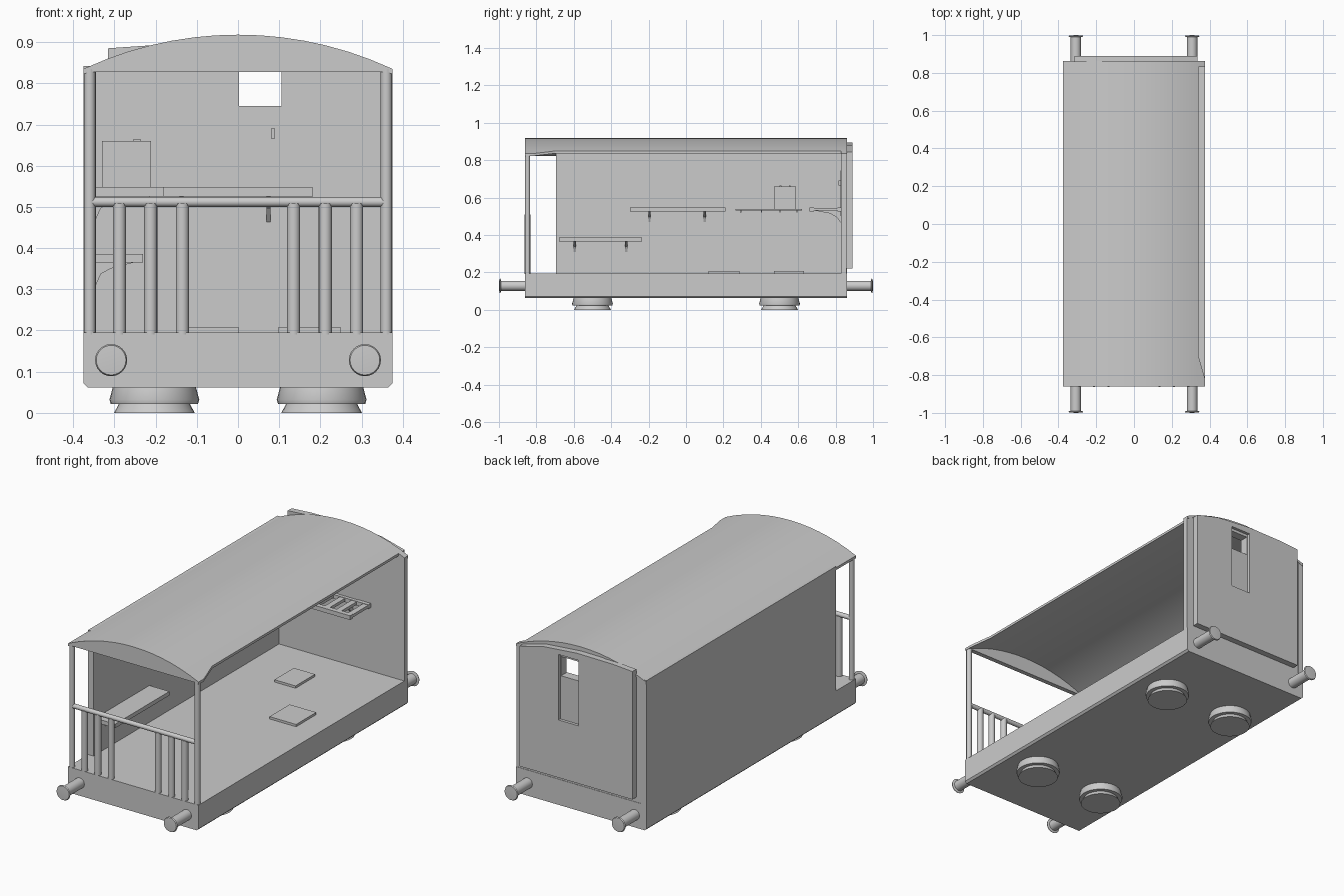
import bpy, bmesh, math
from mathutils import Vector

if "Cube" in bpy.data.objects:
    bpy.data.objects.remove(bpy.data.objects["Cube"], do_unlink=True)

grey = bpy.data.materials.new("plain_grey")
grey.use_nodes = True
grey.diffuse_color = (0.6, 0.6, 0.6, 1)
grey.node_tree.nodes["Principled BSDF"].inputs["Base Color"].default_value = grey.diffuse_color


def finish(name, bm, smooth=False):
    bmesh.ops.recalc_face_normals(bm, faces=bm.faces)
    mesh = bpy.data.meshes.new(name)
    bm.to_mesh(mesh)
    bm.free()
    mesh.materials.append(grey)
    ob = bpy.data.objects.new(name, mesh)
    bpy.context.collection.objects.link(ob)
    if smooth:
        bpy.ops.object.select_all(action='DESELECT')
        ob.select_set(True)
        bpy.context.view_layer.objects.active = ob
        bpy.ops.object.shade_smooth_by_angle(angle=math.radians(35))
    return ob


def prism(name, pts, axis, lo, hi, smooth=False):
    """Extrude a 2D outline along an axis from lo to hi."""
    bm = bmesh.new()

    def place(p, t):
        return {'x': (t, *p), 'y': (p[0], t, p[1]), 'z': (*p, t)}[axis]
    face = bm.faces.new([bm.verts.new(place(p, lo)) for p in pts])
    new = bmesh.ops.extrude_face_region(bm, geom=[face])["geom"]
    shift = Vector(place((0, 0), hi - lo))
    bmesh.ops.translate(bm, vec=shift, verts=[g for g in new if isinstance(g, bmesh.types.BMVert)])
    return finish(name, bm, smooth)


def box(name, x, y, z):
    return prism(name, [(x[0], y[0]), (x[1], y[0]), (x[1], y[1]), (x[0], y[1])], 'z', *z)


def lathe(name, profile, origin, axis, steps=24):
    """Revolve (radius, distance) points about an axis through origin."""
    axis = Vector(axis)
    side = axis.orthogonal().normalized()
    origin = Vector(origin)
    bm = bmesh.new()
    verts = [bm.verts.new(origin + side * r + axis * d) for r, d in profile]
    edges = [bm.edges.new(e) for e in zip(verts, verts[1:])]
    bmesh.ops.spin(bm, geom=verts + edges, cent=origin, axis=axis, angle=math.tau, steps=steps)
    bmesh.ops.remove_doubles(bm, verts=bm.verts, dist=0.0001)
    return finish(name, bm, True)


def rod(name, a, b, r, steps=16):
    a, b = Vector(a), Vector(b)
    d = b - a
    return lathe(name, [(0, 0), (r, 0), (r, d.length), (0, d.length)], a, d.normalized(), steps)


def cut(ob, cutter):
    mod = ob.modifiers.new("opening", 'BOOLEAN')
    mod.operation = 'DIFFERENCE'
    mod.solver = 'EXACT'
    mod.object = cutter
    bpy.context.view_layer.objects.active = ob
    bpy.ops.object.modifier_apply(modifier=mod.name)


def arc(half, top, rise=0.083, n=14):
    """Points of the roof curve from -half to +half."""
    R = (0.375 ** 2 + rise ** 2) / (2 * rise)
    xs = [half * (2 * i / n - 1) for i in range(n + 1)]
    return [(x, top - R + math.sqrt(R * R - x * x)) for x in xs]


# Chassis
prism("chassis", [(-0.375, 0.195), (-0.375, 0.072), (-0.365, 0.062),
                  (0.365, 0.062), (0.375, 0.072), (0.375, 0.195)], 'y', -0.86, 0.86)

# Closed left wall and back wall
box("side_wall", (-0.375, -0.345), (-0.695, 0.86), (0.195, 0.842))
back = prism("back_wall", [(-0.375, 0.195)] + arc(0.375, 0.912) + [(0.375, 0.195)], 'y', 0.83, 0.858)
panel = prism("back_panel", [(-0.315, 0.22), (-0.315, 0.885), (-0.2, 0.893), (0, 0.895),
                             (0.2, 0.878), (0.335, 0.843), (0.335, 0.22)], 'y', 0.858, 0.89)

# Door recess and window opening
recess = box("door_cutter", (-0.004, 0.11), (0.875, 0.95), (0.52, 0.86))
window = box("window_cutter", (0.002, 0.105), (0.7, 0.95), (0.745, 0.845))
cut(panel, recess)
for wall in (panel, back):
    cut(wall, window)
box("door_lining", (-0.004, 0.11), (0.827, 0.831), (0.5, 0.745))
box("door_latch", (0.081, 0.088), (0.815, 0.83), (0.665, 0.692))

# Curved roof, cut back along the open side
roof = prism("roof", arc(0.375, 0.918) + arc(0.375, 0.905)[::-1], 'y', -0.86, 0.862, True)
notch = prism("roof_cutter", [(0.376, -0.82), (0.342, -0.7), (0.342, 0.83), (0.4, 0.83), (0.4, -0.82)],
              'z', 0.7, 1)
cut(roof, notch)
for helper in (recess, window, notch):
    bpy.data.objects.remove(helper, do_unlink=True)
prism("front_gable", [(-0.375, 0.827)] + arc(0.374, 0.915) + [(0.375, 0.827)], 'y', -0.859, -0.835)

# Porch posts and railing
Y = -0.847
rod("porch_rail", (-0.355, Y, 0.512), (0.355, Y, 0.512), 0.012)
for s in (-1, 1):
    rod("porch_post", (s * 0.36, Y, 0.19), (s * 0.36, Y, 0.835), 0.014)
    for x in (0.135, 0.212, 0.288):
        rod("baluster", (s * x, Y, 0.19), (s * x, Y, 0.508), 0.016)

# Buffers and wheels
for sx in (-1, 1):
    for sy in (-1, 1):
        lathe("buffer", [(0.027, 0), (0.027, 0.13), (0.039, 0.133), (0.036, 0.139), (0, 0.141)],
              (sx * 0.308, sy * 0.859, 0.128), (0, sy, 0))
        lathe("wheel", [(0.1, 0.066), (0.109, 0.032), (0.106, 0.022), (0.086, 0.022),
                        (0.098, 0), (0, 0)], (sx * 0.203, sy * 0.5, 0), (0, 0, 1), 32)

# Wall shelves with curved brackets
W = -0.345


def shelf(name, depth, y, z, brackets):
    box(name, (W, W + depth), y, z)
    b = z[0]
    for by in brackets:
        prism(name + "_bracket", [(W, b), (W, b - 0.055), (W + 0.012, b - 0.028), (W + 0.035, b - 0.015),
                                  (W + depth * 0.8, b)], 'y', by - 0.006, by + 0.006)


shelf("bench", 0.115, (-0.68, -0.235), (0.365, 0.386), (-0.595, -0.32))
shelf("long_shelf", 0.165, (-0.3, 0.21), (0.525, 0.548), (-0.195, 0.1))
box("small_shelf", (W, -0.2), (0.265, 0.62), (0.53, 0.54))
for y in (0.29, 0.4, 0.5, 0.59):
    box("shelf_peg", (-0.26, -0.252), (y, y + 0.006), (0.52, 0.531))
box("locker", (-0.33, -0.211), (0.47, 0.588), (0.54, 0.66))
for y in (0.5, 0.55):
    box("locker_knob", (-0.255, -0.235), (y, y + 0.01), (0.66, 0.664))

# Slatted rack on the back wall
for y in ((0.66, 0.685), (0.81, 0.83)):
    box("rack_rail", (-0.182, 0.182), y, (0.525, 0.547))
for i in range(6):
    x = -0.167 + i * 0.0668
    box("rack_slat", (x - 0.015, x + 0.015), (0.68, 0.815), (0.53, 0.545))
for x in (-0.137, 0.074):
    prism("rack_bracket", [(0.83, 0.53), (0.69, 0.53), (0.77, 0.515), (0.805, 0.495), (0.83, 0.463)],
          'x', x - 0.005, x + 0.005)

# Floor hatches
box("floor_hatch", (-0.12, 0.002), (0.47, 0.63), (0.19, 0.207))
box("floor_hatch", (0.097, 0.25), (0.12, 0.285), (0.19, 0.207))
